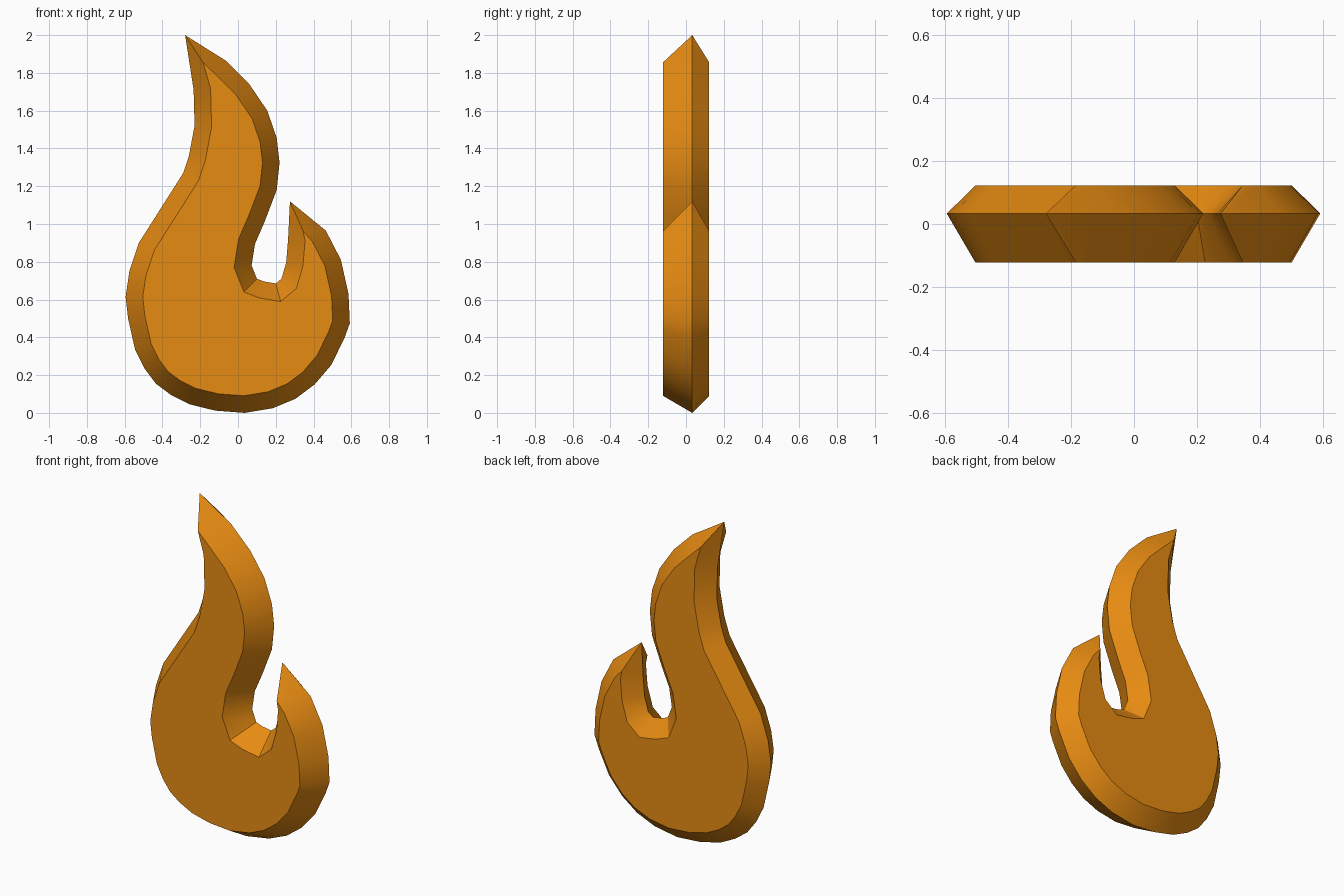
import bpy, bmesh
from mathutils import Vector

if "Cube" in bpy.data.objects:
    bpy.data.objects.remove(bpy.data.objects["Cube"])

# Flame silhouette (x, z), clockwise seen from the front, starting at the tall tip
OUTLINE = [Vector(p) for p in [
    (-.28, 2), (-.065, 1.865), (.06, 1.74), (.155, 1.60), (.205, 1.455), (.22, 1.325),
    (.205, 1.18), (.14, 1.01), (.09, .895), (.072, .78), (.10, .71), (.14, .695),
    (.20, .685), (.23, .71), (.255, .795), (.265, .915), (.275, 1.12), (.465, .965),
    (.545, .81), (.585, .63), (.592, .475), (.565, .40), (.495, .255), (.405, .15),
    (.305, .075), (.185, .025), (.035, 0), (-.12, .012), (-.255, .045), (-.355, .095),
    (-.435, .155), (-.495, .235), (-.545, .335), (-.582, .50), (-.595, .615),
    (-.575, .75), (-.525, .90), (-.29, 1.27), (-.26, 1.36), (-.23, 1.52), (-.235, 1.71)]]


def inset(points, width, longest):
    """Move each point inward along its mitre, limiting the length at sharp tips."""
    result = []
    for i, p in enumerate(points):
        a = (p - points[i - 1]).normalized()
        b = (points[(i + 1) % len(points)] - p).normalized()
        na, nb = Vector((a.y, -a.x)), Vector((b.y, -b.x))
        mitre = (na + nb).normalized()
        result.append(p + mitre * min(width / mitre.dot(na), longest))
    return result


# Flame body: wide ridge ring between two smaller flat caps
inner = inset(OUTLINE, 0.09, 0.173)
bm = bmesh.new()
front, ridge, back = [[bm.verts.new((p.x, y, p.y)) for p in ring]
                      for ring, y in ((inner, -.122), (OUTLINE, .033), (inner, .123))]
bm.faces.new(front)
bm.faces.new(back)
for near, far in ((front, ridge), (ridge, back)):
    for i in range(len(near)):
        bm.faces.new((near[i - 1], near[i], far[i], far[i - 1]))
bmesh.ops.recalc_face_normals(bm, faces=bm.faces)
mesh = bpy.data.meshes.new("flame")
bm.to_mesh(mesh)
bm.free()

orange = bpy.data.materials.new("flame orange")
orange.diffuse_color = (0.8, 0.26, 0.006, 1)
orange.use_nodes = True
orange.node_tree.nodes["Principled BSDF"].inputs["Base Color"].default_value = orange.diffuse_color
mesh.materials.append(orange)

flame = bpy.data.objects.new("flame", mesh)
bpy.context.collection.objects.link(flame)
bpy.context.view_layer.objects.active = flame
flame.select_set(True)
bpy.ops.object.shade_smooth_by_angle(angle=0.55)
